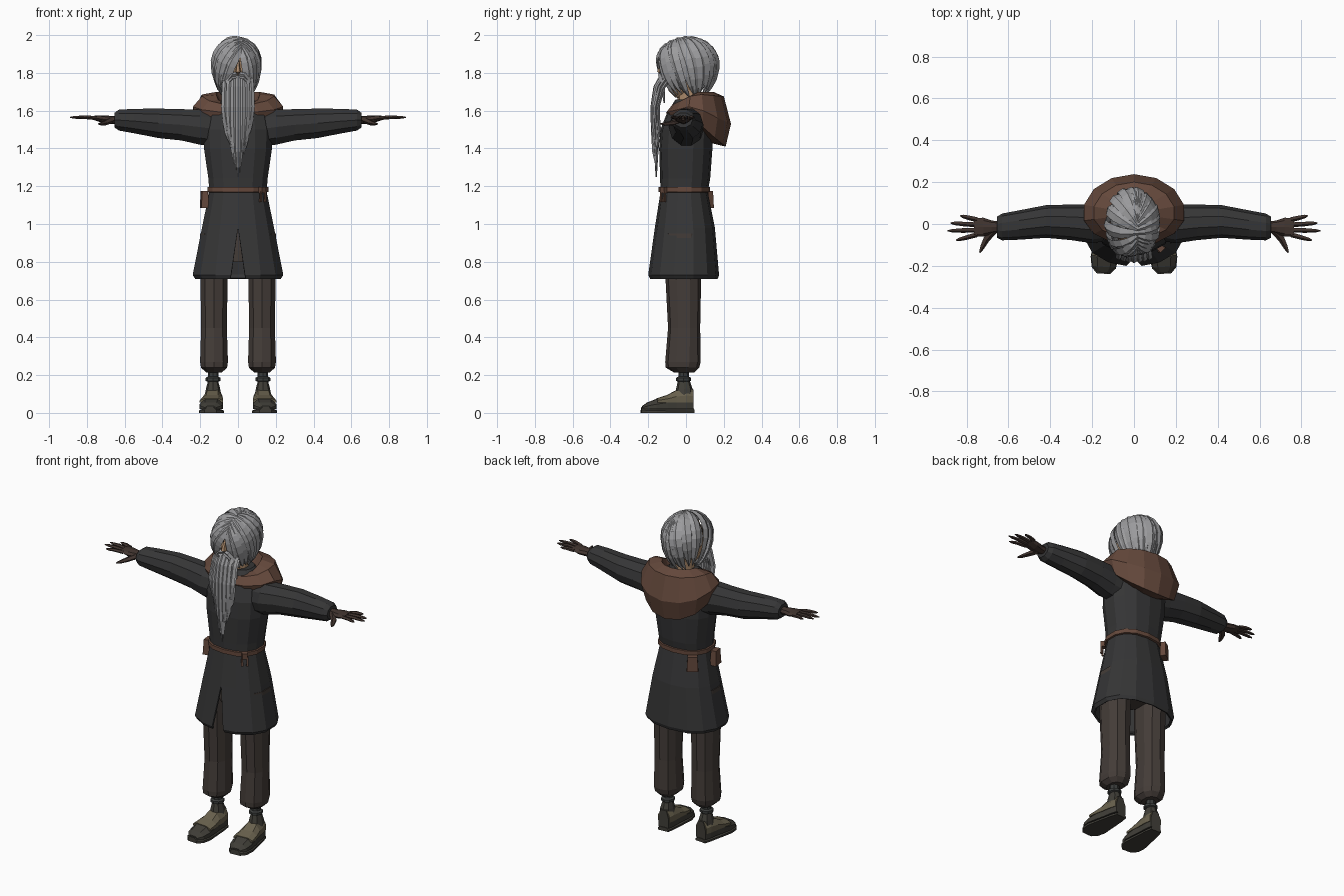
import bpy, bmesh, random
from math import sin, cos, pi, radians, copysign
from mathutils import Vector as V, Matrix

if "Cube" in bpy.data.objects:
    bpy.data.objects.remove(bpy.data.objects["Cube"])

random.seed(4)

def mat(name, *rgb):
    m = bpy.data.materials.new(name)
    m.diffuse_color = (*rgb, 1)
    m.use_nodes = True
    m.node_tree.nodes["Principled BSDF"].inputs["Base Color"].default_value = m.diffuse_color
    return m

COAT = mat("charcoal", .036, .036, .037)
PANTS = mat("dark_brown", .058, .046, .04)
LEATHER = mat("leather", .13, .066, .045)
HAIR = mat("grey_hair", .33, .33, .34)
SKIN = mat("skin", .42, .26, .15)
GLOVE = mat("glove", .052, .034, .028)
OLIVE = mat("olive", .14, .12, .075)
SOLE = mat("sole", .05, .047, .038)
SOCK = mat("sock", .042, .045, .043)
DARK = mat("eye_dark", .02, .015, .012)

def build(name, lofts, m, mirror=False, caps=(True, True), ring_closed=True, wrap=False):
    """Skin each list of rings into one object; optional mirroring across x."""
    bm = bmesh.new()
    for rings in lofts:
        vs = [[bm.verts.new(p) for p in r] for r in rings]
        n = len(vs[0])
        pairs = list(zip(vs, vs[1:])) + ([(vs[-1], vs[0])] if wrap else [])
        for a, b in pairs:
            for i in range(n if ring_closed else n - 1):
                j = (i + 1) % n
                bm.faces.new((a[i], a[j], b[j], b[i]))
        if not wrap:
            if caps[0]:
                bm.faces.new(vs[0][::-1])
            if caps[1]:
                bm.faces.new(vs[-1])
    bmesh.ops.remove_doubles(bm, verts=bm.verts, dist=.0004)
    bmesh.ops.recalc_face_normals(bm, faces=bm.faces)
    me = bpy.data.meshes.new(name)
    bm.to_mesh(me)
    bm.free()
    me.materials.append(m)
    ob = bpy.data.objects.new(name, me)
    bpy.context.collection.objects.link(ob)
    if mirror:
        ob.modifiers.new("mirror", 'MIRROR').use_mirror_merge = False
    return ob

def oval(z, rx, yf, yb, n=12, cx=0, p=.85, gap=None):
    """Horizontal squarish oval; with gap it is left open at the front."""
    pts = []
    for i in range(n + (gap is not None)):
        a = -pi / 2 + 2 * pi * i / n
        c, s = cos(a), sin(a)
        x = copysign(abs(c) ** p, c) * rx if abs(c) > 1e-6 else 0
        y = copysign(abs(s) ** p, s) if abs(s) > 1e-6 else 0
        pts.append(V((cx + x, (yf + yb) / 2 + y * (yb - yf) / 2, z)))
    if gap is not None:
        pts[0].x, pts[-1].x = gap, -gap
    return pts

def side_oval(x, cy, cz, ry, rz, n=10):
    return [V((x, cy + ry * cos(2 * pi * i / n), cz + rz * sin(2 * pi * i / n))) for i in range(n)]

def tube(pts, radii, n=5):
    """Tapered limb through points."""
    rings = []
    for i, p in enumerate(pts):
        t = V(pts[min(i + 1, len(pts) - 1)]) - V(pts[max(i - 1, 0)])
        a = t.cross(V((0, 0, 1))).normalized()
        b = a.cross(t).normalized()
        rings.append([V(p) + radii[i] * (a * cos(2 * pi * k / n) + b * .8 * sin(2 * pi * k / n)) for k in range(n)])
    return rings

def strand(pts, widths, thick, normal):
    """Flat, ridged lock of hair; normal(p) gives the outward side."""
    rings = []
    for i, p in enumerate(pts):
        t = (pts[min(i + 1, len(pts) - 1)] - pts[max(i - 1, 0)]).normalized()
        nrm = normal(p)
        s = t.cross(nrm).normalized()
        w, h = widths[i], thick * min(1, widths[i] / max(widths) + .15)
        rings.append([p + s * w, p + nrm * h, p - s * w, p - nrm * h])
    return rings

def ball(name, loc, r, m, seg=12, rings=8):
    bm = bmesh.new()
    bmesh.ops.create_uvsphere(bm, u_segments=seg, v_segments=rings, radius=1,
                              matrix=Matrix.Translation(loc) @ Matrix.Diagonal((*r, 1)))
    me = bpy.data.meshes.new(name)
    bm.to_mesh(me)
    bm.free()
    me.materials.append(m)
    bpy.context.collection.objects.link(bpy.data.objects.new(name, me))

def box(name, loc, size, m, mirror=False, rot=0, taper=1.0):
    hx, hy, hz = (s / 2 for s in size)
    R = Matrix.Rotation(radians(rot), 3, 'Z')
    rings = [[V(loc) + R @ V((a * hx * k, b * hy * k, z)) for a, b in ((-1, -1), (1, -1), (1, 1), (-1, 1))]
             for z, k in ((-hz, 1), (hz, taper))]
    return build(name, [rings], m, mirror)

# coat body with front slit
coat = [(.71, .232, -.19, .168, .04), (.73, .245, -.2, .175, .037), (.98, .195, -.165, .153, 0),
        (1.17, .155, -.135, .115, 0), (1.24, .16, -.137, .128, 0), (1.4, .184, -.142, .14, 0),
        (1.5, .185, -.135, .14, 0), (1.59, .165, -.1, .12, 0), (1.66, .085, -.055, .09, 0)]
body = build("coat", [[oval(z, rx, f, b, 14, gap=g) for z, rx, f, b, g in coat]], COAT,
             caps=(False, True), ring_closed=False)
sol = body.modifiers.new("cloth", 'SOLIDIFY')
sol.thickness = .012

# sleeves
sleeve = [(.1, .01, 1.5, .085, .1), (.2, .0, 1.513, .092, .098), (.3, .008, 1.525, .085, .087),
          (.42, .012, 1.533, .078, .082), (.55, -.005, 1.545, .07, .068), (.63, -.014, 1.55, .064, .058),
          (.655, -.015, 1.55, .05, .04)]
build("sleeves", [[side_oval(*s) for s in sleeve]], COAT, True)

# hands with fingers and thumb
palm = [(.64, -.015, 1.55, .026, .022), (.68, -.015, 1.552, .032, .021), (.72, -.015, 1.555, .045, .019),
        (.765, -.016, 1.562, .045, .011)]
hand = [[side_oval(*s, n=8) for s in palm]]
build("palms", hand, GLOVE, True)
fingers = []
for y0, tip in ((.022, (.83, .04)), (-.003, (.877, .005)), (-.028, (.89, -.032)), (-.05, (.85, -.077))):
    a, b = V((.75, y0, 1.56)), V((*tip, 1.565))
    fingers.append(tube([a, a.lerp(b, .5) + V((0, 0, .003)), a.lerp(b, .85), b], [.013, .012, .009, .003]))
fingers.append(tube([(.67, -.03, 1.55), (.705, -.07, 1.535), (.725, -.11, 1.53), (.737, -.137, 1.53)],
                    [.02, .017, .012, .004]))
build("fingers", fingers, GLOVE, True)

# trousers
leg = [(.215, .045, -.065, .045), (.24, .072, -.108, .07), (.27, .077, -.11, .078), (.45, .071, -.095, .075),
       (.7, .075, -.108, .08), (.95, .078, -.11, .09)]
build("trousers", [[oval(z, rx, f, b, 10, .127) for z, rx, f, b in leg]], PANTS, True)
build("seat", [[oval(z, rx, -.09, .085) for z, rx in ((.8, .06), (.86, .14), (1.05, .13))]], PANTS)

# socks with rolled top
sock = [(.12, .028), (.165, .029), (.17, .04), (.185, .04), (.192, .028), (.25, .027)]
build("socks", [[oval(z, r, -.013 - r, -.013 + r, 8, .132, 1) for z, r in sock]], SOCK, True)

# shoes: loft along y, turned slightly outward
def foot(rows, z0, grow=0):
    turn = Matrix.Rotation(radians(4), 3, 'Z')
    rings = []
    for y, w, h in rows:
        w, h = w + grow, h + grow
        prof = ((-w, z0), (w, z0), (w, z0 + (h - z0) * .5), (w * .55, h), (-w * .55, h), (-w, z0 + (h - z0) * .5))
        rings.append([turn @ V((x, y, z)) + V((.13, 0, 0)) for x, z in prof])
    return rings
build("shoes", [foot([(.038, .034, .125), (.0, .043, .13), (-.055, .048, .115), (-.1, .056, .09),
                      (-.16, .063, .072), (-.205, .055, .055), (-.232, .03, .036)], .02)], SOLE, True)
build("soles", [foot([(.042, .034, .022), (.0, .044, .022), (-.1, .058, .022), (-.16, .066, .025),
                      (-.21, .058, .027), (-.238, .032, .03)], 0)], SOLE, True)
build("insteps", [foot([(.034, .034, .118), (.0, .043, .125), (-.055, .048, .114), (-.1, .055, .09),
                        (-.155, .058, .073)], .055, .004)], OLIVE, True)
build("ankle_shafts", [[oval(z, rx, f, b, 8, .132) for z, rx, f, b in
                        ((.09, .045, -.06, .036), (.13, .037, -.052, .034), (.165, .028, -.044, .022))]], SOLE, True)

# belt, knot and pouches
build("belt", [[oval(z, .155 + e, -.135 - e, .118 + e, 14) for z, e in
                ((1.168, .002), (1.17, .01), (1.195, .01), (1.197, .002))]], LEATHER)
box("belt_knot", (.128, -.118, 1.18), (.03, .025, .034), LEATHER, rot=45)
for i, dx in enumerate((-.012, .012)):
    box(f"belt_end_{i}", (.132 + dx, -.122 + dx * .7, 1.145), (.013, .01, .055), LEATHER, rot=40, taper=.7)
box("side_pouch", (-.178, -.035, 1.13), (.04, .065, .09), LEATHER, rot=8, taper=.8)
box("rear_pouch", (-.125, .115, 1.13), (.065, .035, .09), LEATHER, rot=35, taper=.85)

# lowered hood: one cross-section swept around the neck
back = ((.35, 1.64), (.5, 1.7), (.8, 1.675), (1, 1.53), (.85, 1.41), (.4, 1.43))
side = ((.35, 1.63), (.45, 1.7), (.8, 1.69), (1, 1.63), (.92, 1.56), (.5, 1.52))
front = ((.4, 1.57), (.6, 1.63), (.8, 1.63), (1, 1.59), (.9, 1.54), (.5, 1.52))
hood = []
for i in range(14):
    a = 2 * pi * i / 14
    w = cos(a)
    A, B, t = (side, back, w ** .8) if w > 0 else (side, front, -w)
    ry = .188 if w > 0 else .155
    hood.append([V((.245 * sin(a) * (p[0] + (q[0] - p[0]) * t), .05 + ry * w * (p[0] + (q[0] - p[0]) * t),
                    p[1] + (q[1] - p[1]) * t)) for p, q in zip(A, B)])
build("hood", [hood], LEATHER, wrap=True)

# head, neck and face
ball("head", (0, -.02, 1.81), (.083, .1, .15), SKIN)
build("neck", [[oval(z, .055, -.045, .07, 10) for z in (1.58, 1.76)]], SKIN)
nose = [(1.865, .01, -.125), (1.825, .014, -.145), (1.805, .02, -.153), (1.797, .014, -.135)]
build("nose", [[[V((-w, -.1, z)), V((-w * .5, y, z)), V((w * .5, y, z)), V((w, -.1, z))] for z, w, y in nose]], SKIN)
box("eyes", (.035, -.109, 1.848), (.028, .016, .014), DARK, True, rot=18)
box("eyebrows", (.036, -.113, 1.866), (.045, .02, .012), HAIR, True, rot=18, taper=.8)
box("ears", (.086, -.005, 1.83), (.02, .035, .06), SKIN, True)

# hair: scalp plus locks sweeping from the parting down around the head
ball("scalp", (-.008, .04, 1.86), (.112, .115, .13), HAIR)
C = V((-.01, .004, 1.85))
locks = []
for s in (-1, 1):
    for i in range(12):
        u = i / 11
        tilt = radians(-52 + 75 * u)
        start = V((.22, sin(tilt), cos(tilt))).normalized()
        phi, th = radians(52 + 126 * u), radians(random.uniform(128, 146))
        end = V((s * sin(th) * sin(phi), -sin(th) * cos(phi), cos(th)))
        k = 1 + random.uniform(-.03, .05)
        pts = []
        for j in range(9):
            d = start.slerp(end, j / 8)
            f = 1 + (k - 1 + .03) * sin(pi * j / 8)
            pts.append(C + V((d.x * .121 * f, d.y * .154 * f, d.z * (.137 if d.z > 0 else .215))))
        locks.append(strand(pts, [.014, .022, .029, .033, .033, .031, .026, .016, .003], .012,
                            lambda p: (p - C).normalized()))
build("hair_locks", locks, HAIR)

# beard and moustache
beard = []
fwd = lambda p: V((0, -1, 0))
for layer, count in ((0, 9), (1, 7)):
    for i in range(count):
        u = 2 * i / (count - 1) - 1
        end = 1.22 + .2 * abs(u) ** 1.3 + random.uniform(0, .06) + .04 * layer
        x0, y0 = u * .068, -.118 + .035 * u * u - .012 * layer
        z0 = 1.775 + .012 * layer
        bow = -.165 - .012 * layer + .015 * u * u
        pts = [V((x0, y0, z0)), V((u * .07, (y0 + bow) / 2 - .008, z0 - .06)), V((u * .073, bow, 1.62)),
               V((u * .068, bow + .002, 1.62 + (end - 1.62) * .35)),
               V((u * .058, bow + .008, 1.62 + (end - 1.62) * .7)), V((u * .042, -.158 + .005 * layer, end))]
        beard.append(strand(pts, [.012, .015, .016, .016, .012, .002], .011, fwd))
build("beard", beard, HAIR)
stache = [strand([V((.004, -.13, 1.795 - d)), V((.03, -.137, 1.79 - d)), V((.058, -.122, 1.755 - d)),
                  V((.076, -.115, 1.66 - d))], [.01, .015, .014, .002], .012, fwd) for d in (0, .02)]
build("moustache", stache, HAIR, True)
